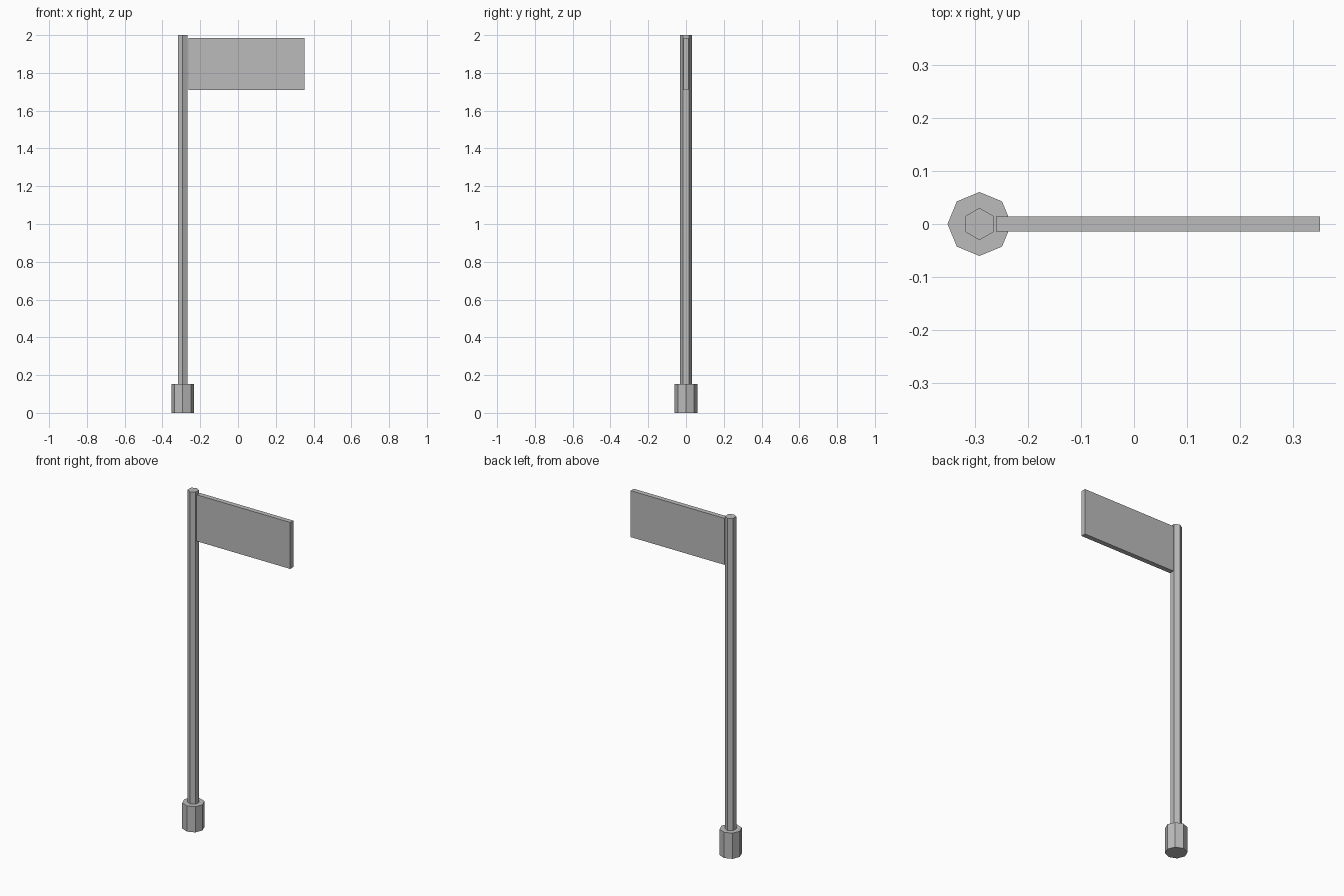
import bpy
import math

cube = bpy.data.objects.get("Cube")
if cube:
    bpy.data.objects.remove(cube, do_unlink=True)

# One plain grey for every part
GREY = (0.5, 0.5, 0.5, 1.0)
grey = bpy.data.materials.new("grey")
grey.diffuse_color = GREY
grey.use_nodes = True
grey.node_tree.nodes["Principled BSDF"].inputs["Base Color"].default_value = GREY

POST_X = -0.2925


def finish(name):
    obj = bpy.context.object
    obj.name = obj.data.name = name
    bpy.ops.object.transform_apply(location=False, rotation=True, scale=True)
    obj.data.materials.clear()
    obj.data.materials.append(grey)


def prism(name, sides, radius, z0, z1):
    """Upright flat-sided prism with a corner on the y axis."""
    bpy.ops.mesh.primitive_cylinder_add(
        vertices=sides, radius=radius, depth=z1 - z0,
        location=(POST_X, 0, (z0 + z1) / 2))
    finish(name)


def box(name, x0, x1, y0, y1, z0, z1):
    bpy.ops.mesh.primitive_cube_add(
        size=1, location=((x0 + x1) / 2, (y0 + y1) / 2, (z0 + z1) / 2))
    bpy.context.object.scale = (x1 - x0, y1 - y0, z1 - z0)
    finish(name)


# Octagonal foot, hexagonal post and the board beside its top
prism("base", 8, 0.0605, 0.0, 0.152)
prism("post", 6, 0.0305, 0.0, 2.0)
box("sign_board", -0.261, 0.352, -0.0145, 0.0145, 1.71, 1.985)
